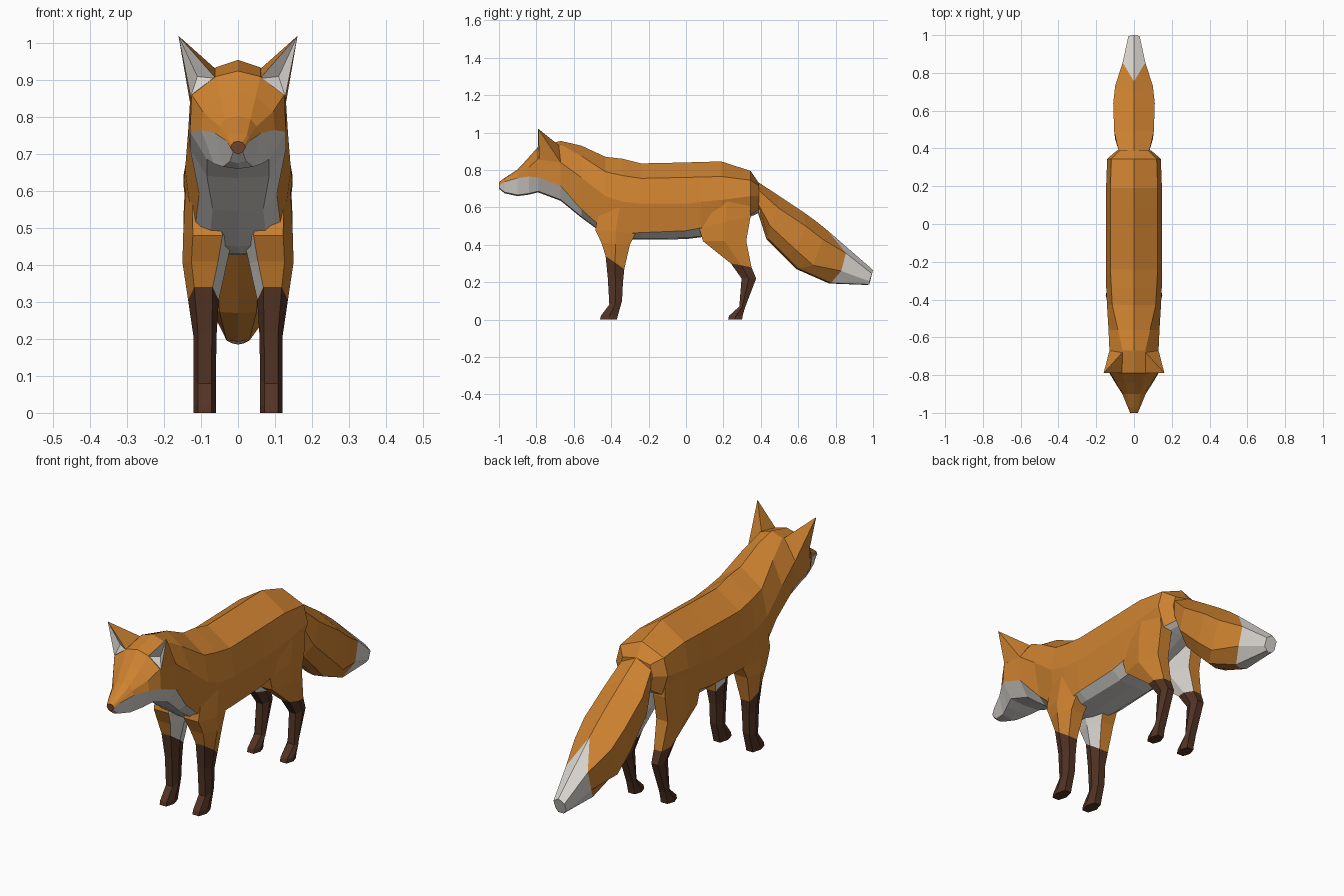
import bpy, bmesh
from mathutils import Vector

# Palette
COLOURS = {
    "orange_fur": (0.62, 0.225, 0.030),
    "white_fur": (0.70, 0.67, 0.63),
    "dark_brown_fur": (0.085, 0.034, 0.018),
    "nose_brown": (0.16, 0.055, 0.025),
}
MATS = []
for mat_name, rgb in COLOURS.items():
    m = bpy.data.materials.new(mat_name)
    m.diffuse_color = (*rgb, 1)
    MATS.append(m)
ORANGE, WHITE, BROWN, NOSE = range(4)


def loft(name, rings, colour, start=None, end=None):
    """Skin closed rings; colour(row, column) picks the material, start/end colour the caps."""
    bm = bmesh.new()
    vs = [[bm.verts.new(p) for p in r] for r in rings]
    n = len(rings[0])
    for i in range(len(vs) - 1):
        for j in range(n):
            k = (j + 1) % n
            f = bm.faces.new((vs[i][j], vs[i][k], vs[i + 1][k], vs[i + 1][j]))
            f.material_index = colour(i, j)
    for ring, col in ((vs[0], start), (vs[-1], end)):
        if col is not None:
            bm.faces.new(ring).material_index = col
    return finish(name, bm)


def finish(name, bm):
    bmesh.ops.recalc_face_normals(bm, faces=bm.faces)
    me = bpy.data.meshes.new(name)
    bm.to_mesh(me)
    bm.free()
    for m in MATS:
        me.materials.append(m)
    ob = bpy.data.objects.new(name, me)
    bpy.context.collection.objects.link(ob)
    return ob


def mirrored(half):
    """Full ring from a half ring running from top centre to bottom centre."""
    return half + [(-x, y, z) for x, y, z in half[-2:0:-1]]


def trunk_ring(y, zt, we, ze, wm, zm, wl, zl, zb):
    return mirrored([(0, y, zt), (we, y, ze), (wm, y, zm), (wl, y, zl),
                     (wl * 0.65, y, zb + 0.006), (0, y, zb)])


def underside(i, j):
    """White below the side crease, orange above."""
    return WHITE if min(j, 9 - j) >= 3 else ORANGE


# Head: y, top z, edge x z, side x z, colour line x z, bottom z
neck = (-0.67, 0.955, 0.06, 0.935, 0.13, 0.84, 0.13, 0.715, 0.635)
head = [
    (-1.0, 0.735, 0.012, 0.732, 0.018, 0.725, 0.02, 0.717, 0.70),
    (-0.97, 0.757, 0.024, 0.752, 0.030, 0.745, 0.033, 0.737, 0.675),
    (-0.90, 0.803, 0.034, 0.795, 0.050, 0.775, 0.062, 0.757, 0.66),
    (-0.84, 0.868, 0.048, 0.855, 0.095, 0.815, 0.10, 0.765, 0.668),
    (-0.79, 0.925, 0.06, 0.91, 0.125, 0.86, 0.13, 0.76, 0.68),
    neck,
]
loft("head", [trunk_ring(*s) for s in head], underside, start=NOSE)

# Neck, back and belly
body = [
    neck,
    (-0.56, 0.93, 0.085, 0.875, 0.135, 0.76, 0.105, 0.59, 0.545),
    (-0.43, 0.87, 0.115, 0.79, 0.143, 0.66, 0.12, 0.475, 0.45),
    (-0.34, 0.86, 0.12, 0.77, 0.147, 0.63, 0.125, 0.46, 0.43),
    (-0.24, 0.835, 0.125, 0.755, 0.148, 0.62, 0.13, 0.465, 0.427),
    (0.0, 0.84, 0.125, 0.76, 0.148, 0.62, 0.13, 0.475, 0.43),
    (0.08, 0.843, 0.125, 0.762, 0.148, 0.63, 0.13, 0.49, 0.44),
    (0.19, 0.845, 0.125, 0.765, 0.148, 0.64, 0.12, 0.52, 0.48),
    (0.345, 0.795, 0.12, 0.745, 0.142, 0.66, 0.11, 0.56, 0.55),
    (0.39, 0.73, 0.075, 0.715, 0.09, 0.66, 0.07, 0.59, 0.57),
]
loft("body", [trunk_ring(*s) for s in body], underside, end=ORANGE)

# Tail: top y z, upper side x y z, lower side x y z, bottom y z
tail = [
    (0.37, 0.745, 0.08, 0.38, 0.70, 0.08, 0.385, 0.62, 0.385, 0.57),
    (0.50, 0.66, 0.105, 0.49, 0.60, 0.10, 0.45, 0.50, 0.43, 0.43),
    (0.62, 0.58, 0.11, 0.64, 0.50, 0.108, 0.59, 0.37, 0.52, 0.34),
    (0.69, 0.53, 0.10, 0.73, 0.43, 0.10, 0.68, 0.29, 0.59, 0.27),
    (0.755, 0.478, 0.06, 0.855, 0.355, 0.062, 0.83, 0.26, 0.765, 0.193),
    (1.0, 0.265, 0.03, 0.995, 0.245, 0.03, 0.98, 0.205, 0.97, 0.185),
]
rings = [mirrored([(0, a, b), (c, d, e), (f, g, h), (0.5 * f, k + 0.01, l + 0.003), (0, k, l)])
         for a, b, c, d, e, f, g, h, k, l in tail]
loft("tail", rings, lambda i, j: WHITE if i == 4 else ORANGE, end=WHITE)


# Legs: front z, back z, front y, back y, inner x, outer x
def leg_ring(zf, zb, yf, yb, xi, xo):
    w, ym, zm = xo - xi, (yf + yb) / 2, (zf + zb) / 2
    return [(xi + 0.2 * w, yf, zf), (xo - 0.2 * w, yf, zf), (xo, ym, zm),
            (xo - 0.2 * w, yb, zb), (xi + 0.2 * w, yb, zb), (xi, ym, zm)]


LEGS = {
    "front_leg": [
        (0.60, 0.60, -0.46, -0.25, 0.05, 0.142),
        (0.48, 0.46, -0.485, -0.27, 0.015, 0.149),
        (0.41, 0.40, -0.452, -0.30, 0.03, 0.15),
        (0.34, 0.27, -0.43, -0.33, 0.052, 0.135),
        (0.22, 0.20, -0.418, -0.337, 0.058, 0.121),
        (0.08, 0.10, -0.41, -0.342, 0.06, 0.12),
        (0.02, 0.02, -0.455, -0.365, 0.06, 0.12),
        (0.0, 0.0, -0.46, -0.37, 0.06, 0.12),
    ],
    "hind_leg": [
        (0.62, 0.64, 0.10, 0.34, 0.05, 0.143),
        (0.49, 0.55, 0.07, 0.345, 0.04, 0.148),
        (0.42, 0.42, 0.09, 0.322, 0.042, 0.146),
        (0.30, 0.28, 0.24, 0.35, 0.054, 0.128),
        (0.22, 0.22, 0.297, 0.375, 0.06, 0.12),
        (0.07, 0.06, 0.285, 0.314, 0.06, 0.12),
        (0.02, 0.02, 0.23, 0.303, 0.06, 0.12),
        (0.0, 0.0, 0.225, 0.30, 0.06, 0.12),
    ],
}


def leg_colour(i, j):
    """Dark stockings, white inner thigh, orange outside."""
    if i >= 3:
        return BROWN
    return WHITE if j in (4, 5) else ORANGE


for name, stations in LEGS.items():
    for side, s in (("left", 1), ("right", -1)):
        rings = [[(s * x, y, z) for x, y, z in leg_ring(*st)] for st in stations]
        loft(f"{name}_{side}", rings, leg_colour, start=ORANGE, end=BROWN)

# Ears: pyramids with a pale, slightly hollow front
for side, s in (("left", 1), ("right", -1)):
    bm = bmesh.new()
    fi, fo, tip, bi, bo, mid = [bm.verts.new((s * x, y, z)) for x, y, z in (
        (0.06, -0.79, 0.905), (0.128, -0.785, 0.855), (0.161, -0.79, 1.02),
        (0.062, -0.68, 0.932), (0.13, -0.67, 0.84), (0.11, -0.765, 0.91))]
    for tri in ((fi, mid, tip), (mid, fo, tip), (fi, fo, mid)):
        bm.faces.new(tri).material_index = WHITE
    for face in ((fi, tip, bi), (fo, bo, tip), (bi, tip, bo), (fi, bi, bo, fo)):
        bm.faces.new(face).material_index = ORANGE
    finish(f"ear_{side}", bm)
